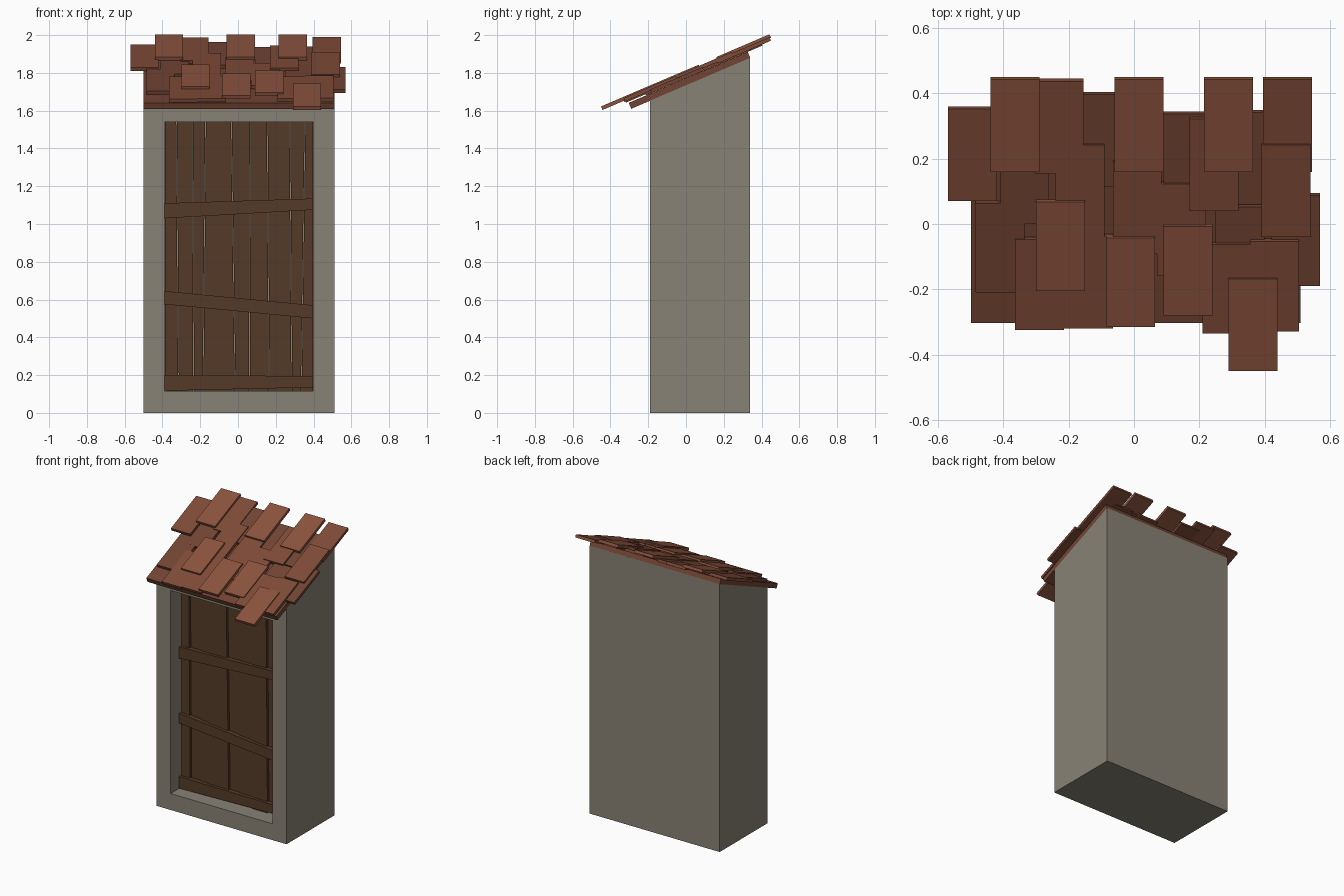
import bpy, bmesh, math
from mathutils import Matrix

if "Cube" in bpy.data.objects:
    bpy.data.objects.remove(bpy.data.objects["Cube"])

SLOPE = math.atan(0.428)
S, C = math.sin(SLOPE), math.cos(SLOPE)


def mat(name, rgb):
    m = bpy.data.materials.new(name)
    m.diffuse_color = (*rgb, 1)
    m.use_nodes = True
    m.node_tree.nodes["Principled BSDF"].inputs["Base Color"].default_value = m.diffuse_color
    return m


STONE = mat("stone", (0.25, 0.225, 0.18))
WOOD = mat("dark_wood", (0.09, 0.042, 0.02))
TILE_DARK = mat("tile_dark", (0.17, 0.058, 0.034))
TILE = mat("tile", (0.21, 0.07, 0.04))
TILE_LIGHT = mat("tile_light", (0.26, 0.088, 0.048))


def mesh_object(name, verts, faces, material):
    me = bpy.data.meshes.new(name)
    me.from_pydata(verts, [], faces)
    bm = bmesh.new()
    bm.from_mesh(me)
    bmesh.ops.recalc_face_normals(bm, faces=bm.faces)
    bm.to_mesh(me)
    bm.free()
    me.materials.append(material)
    ob = bpy.data.objects.new(name, me)
    bpy.context.collection.objects.link(ob)
    return ob


def extrude_y(name, outline, y0, y1, material):
    """Prism from an x,z outline, running from y0 to y1."""
    n = len(outline)
    verts = [(x, y, z) for y in (y0, y1) for x, z in outline]
    faces = [tuple(range(n)), tuple(range(n, 2 * n))]
    faces += [(i, (i + 1) % n, n + (i + 1) % n, n + i) for i in range(n)]
    return mesh_object(name, verts, faces, material)


def roof_board(name, x0, x1, u0, u1, n0, n1, material):
    """Box lying on the roof slope: u runs up the slope, n away from it."""
    ob = extrude_y(name, [(x0, n0), (x1, n0), (x1, n1), (x0, n1)], u0, u1, material)
    ob.data.transform(Matrix.Translation((0, -0.29, 1.61)) @ Matrix.Rotation(SLOPE, 4, 'X'))
    return ob


# Body: sloped-top block with a recessed doorway
X0, X1, YF, YB = -0.50, 0.51, -0.19, 0.34
DX0, DX1, DZ0, DZ1, DY = -0.39, 0.40, 0.115, 1.54, -0.05


def rect(xa, xb, y, za, zb):
    return [(xa, y, za), (xb, y, za), (xb, y, zb), (xa, y, zb)]


body_verts = (rect(X0, X1, YF, 0, 1.653) + rect(X0, X1, YB, 0, 1.88)
              + rect(DX0, DX1, YF, DZ0, DZ1) + rect(DX0, DX1, DY, DZ0, DZ1))
body_faces = [(4, 5, 6, 7), (12, 13, 14, 15)]
for a, b in ((0, 4), (0, 8), (8, 12)):
    body_faces += [(a + i, a + (i + 1) % 4, b + (i + 1) % 4, b + i) for i in range(4)]
mesh_object("body", body_verts, body_faces, STONE)

# Door planks: uneven edges given as (top x, bottom x), with staggered depths
edges = [(-0.388, -0.388), (-0.325, -0.315), (-0.24, -0.235), (-0.172, -0.185),
         (-0.035, -0.015), (0.065, 0.06), (0.155, 0.165), (0.275, 0.285),
         (0.355, 0.335), (0.398, 0.398)]
for i, ((ta, ba), (tb, bb)) in enumerate(zip(edges, edges[1:])):
    front = -0.078 + 0.006 * (i * 2 % 3)
    extrude_y(f"door_plank_{i + 1}",
              [(ba + 0.002, DZ0), (bb - 0.002, DZ0), (tb - 0.002, DZ1), (ta + 0.002, DZ1)],
              front, DY, WOOD)

# Crooked battens: left bottom/top z, right bottom/top z
for i, (la, lb, ra, rb) in enumerate([(0.117, 0.20, 0.135, 0.195),
                                      (0.575, 0.645, 0.50, 0.57),
                                      (1.03, 1.11, 1.075, 1.135)]):
    extrude_y(f"door_batten_{i + 1}",
              [(DX0 + 0.002, la), (DX1 - 0.002, ra), (DX1 - 0.002, rb), (DX0 + 0.002, lb)],
              -0.098, -0.06, WOOD)

# Roof deck
roof_board("roof_deck", X0, X1, 0, 0.63 / C, 0, 0.034, TILE_DARK)

# Roof tiles: left x, lower y, upper y, layer (all 0.15 wide)
tiles = [
    (-0.57, 0.07, 0.36, 1), (-0.305, 0.155, 0.445, 1), (-0.21, 0.115, 0.405, 0),
    (0.09, 0.05, 0.345, 0), (0.30, 0.06, 0.35, 0), (0.395, 0.16, 0.45, 1),
    (0.42, -0.19, 0.095, 0), (-0.485, -0.21, 0.07, 0), (-0.365, -0.325, -0.04, 1),
    (-0.215, -0.32, -0.03, 1), (-0.41, 0.0, 0.29, 0), (-0.24, -0.04, 0.25, 1),
    (-0.065, -0.09, 0.20, 1), (0.07, -0.16, 0.13, 1), (0.39, -0.04, 0.25, 2),
    (0.17, 0.04, 0.33, 2), (0.25, -0.22, 0.06, 0),
    (0.21, -0.335, -0.055, 2), (0.355, -0.33, -0.045, 2), (-0.30, -0.205, 0.075, 3),
    (-0.085, -0.315, -0.035, 3), (0.09, -0.28, 0.0, 3), (0.29, -0.45, -0.16, 3),
    (-0.44, 0.16, 0.45, 3), (-0.06, 0.16, 0.45, 3), (0.215, 0.16, 0.45, 3),
]
for i, (x, ya, yb, layer) in enumerate(tiles):
    n0 = 0.034 + 0.006 * layer + 0.0001 * i
    n1 = n0 + 0.02
    roof_board(f"roof_tile_{i + 1}", x, x + 0.15,
               (ya + 0.29 + n1 * S) / C, (yb + 0.29 + n0 * S) / C, n0, n1,
               (TILE_DARK, TILE, TILE, TILE_LIGHT)[layer])
